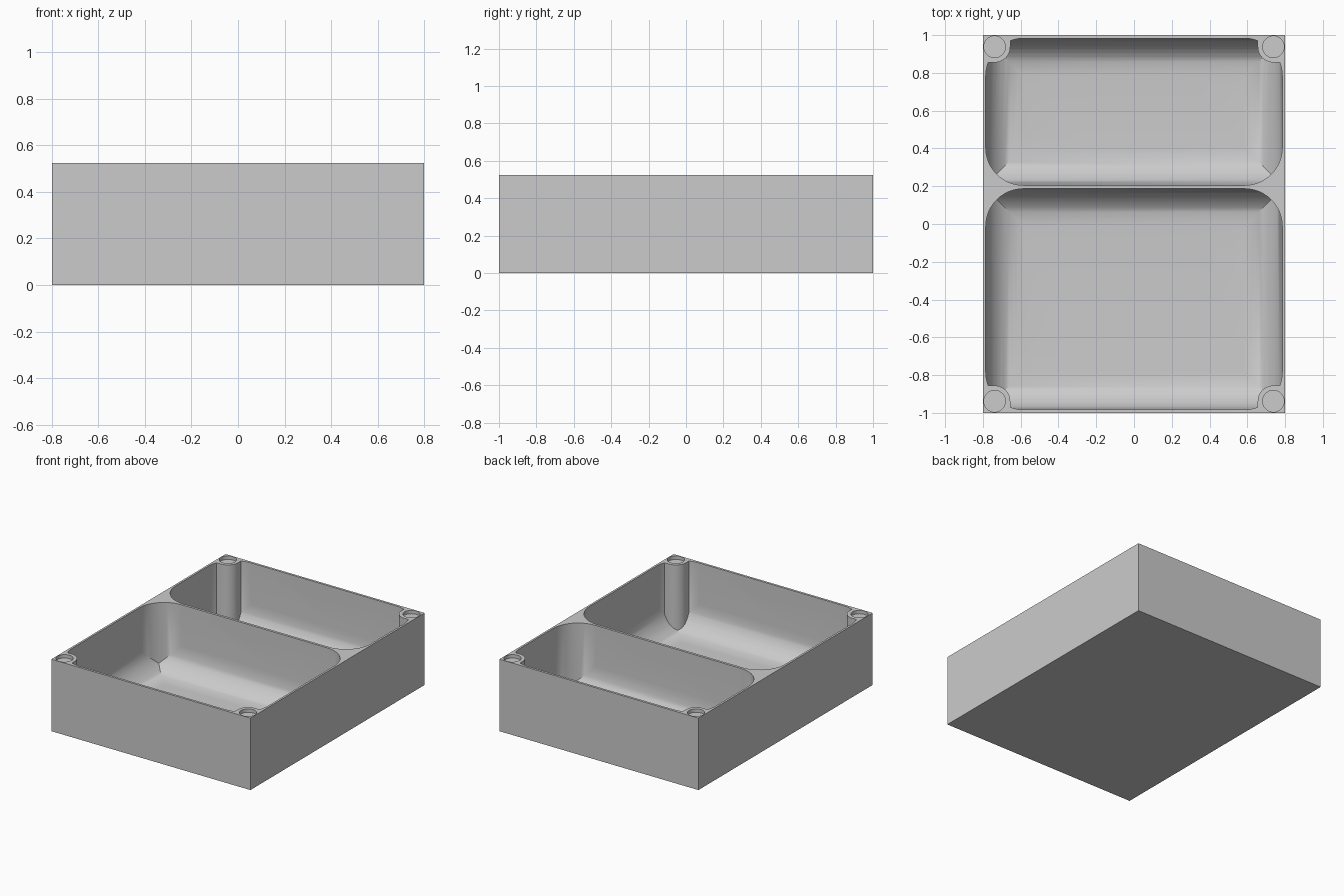
import bpy
import bmesh
from math import sin, cos, pi
from mathutils import Vector

cube = bpy.data.objects.get("Cube")
if cube:
    bpy.data.objects.remove(cube, do_unlink=True)

# Main dimensions
HALF_X, HALF_Y, HEIGHT = 0.8, 1.0, 0.523
IN_X, IN_Y = 0.785, 0.983      # inner wall faces
FLOOR, ABOVE = 0.023, 0.7      # pocket floor, top of the cutters
RADIUS = 0.2                   # floor fillets and upright corners
POST_X, POST_Y, POST_R = 0.738, 0.938, 0.083
HOLE_R, HOLE_DEPTH = 0.057, 0.025

grey = bpy.data.materials.new("plain grey")
grey.use_nodes = True
grey.diffuse_color = (0.6, 0.6, 0.6, 1)
grey.node_tree.nodes["Principled BSDF"].inputs["Base Color"].default_value = (0.6, 0.6, 0.6, 1)


def rounded(a0, b0, a1, b1, radii, steps=12):
    """Rectangle outline, one radius per corner, counterclockwise from the low corner."""
    corners = [(a0, b0, 1, 1), (a1, b0, -1, 1), (a1, b1, -1, -1), (a0, b1, 1, -1)]
    points = []
    for i, (a, b, sa, sb) in enumerate(corners):
        r = radii[i]
        if r == 0:
            points.append((a, b))
            continue
        for k in range(steps + 1):
            t = pi + (i + k / steps) * pi / 2
            points.append((a + sa * r + r * cos(t), b + sb * r + r * sin(t)))
    return points


def prism(name, outline, axis, low, high):
    """Extrude an outline along the x, y or z axis."""
    place = {"x": lambda a, b: (low, a, b),
             "y": lambda a, b: (a, low, b),
             "z": lambda a, b: (a, b, low)}[axis]
    bm = bmesh.new()
    face = bm.faces.new([bm.verts.new(place(a, b)) for a, b in outline])
    made = bmesh.ops.extrude_face_region(bm, geom=[face])["geom"]
    shift = Vector([high - low if axis == c else 0 for c in "xyz"])
    bmesh.ops.translate(bm, vec=shift, verts=[v for v in made if isinstance(v, bmesh.types.BMVert)])
    bmesh.ops.recalc_face_normals(bm, faces=bm.faces)
    mesh = bpy.data.meshes.new(name)
    bm.to_mesh(mesh)
    bm.free()
    mesh.materials.append(grey)
    obj = bpy.data.objects.new(name, mesh)
    bpy.context.collection.objects.link(obj)
    return obj


def combine(target, tool, operation):
    """Apply a boolean and remove its helper."""
    tool.hide_render = True
    mod = target.modifiers.new(operation.title(), "BOOLEAN")
    mod.operation, mod.solver, mod.object = operation, "EXACT", tool
    bpy.context.view_layer.objects.active = target
    bpy.ops.object.modifier_apply(modifier=mod.name)
    bpy.data.objects.remove(tool, do_unlink=True)


def pocket(name, y0, y1, post_side):
    """Tray hollow: filleted floor, rounded uprights, two corner posts left standing."""
    bottom = (RADIUS, RADIUS, 0, 0)
    hollow = prism(name, rounded(-IN_X, y0, IN_X, y1, [RADIUS] * 4), "z", FLOOR, ABOVE)
    combine(hollow, prism("side_fillets", rounded(-IN_X, FLOOR, IN_X, ABOVE - 0.02, bottom),
                          "y", y0 - 0.1, y1 + 0.1), "INTERSECT")
    combine(hollow, prism("end_fillets", rounded(y0, FLOOR, y1, ABOVE - 0.04, bottom),
                          "x", -1, 1), "INTERSECT")
    for side in (-1, 1):
        xs = sorted((side * (POST_X - POST_R), side * 0.9))
        ys = sorted((post_side * (POST_Y - POST_R), post_side * 1.1))
        inner = {(1, 1): 0, (-1, 1): 1, (-1, -1): 2, (1, -1): 3}[side, post_side]
        radii = [POST_R if i == inner else 0 for i in range(4)]
        post = prism("post", rounded(xs[0], ys[0], xs[1], ys[1], radii), "z", -0.1, 0.9)
        combine(hollow, post, "DIFFERENCE")
    return hollow


# Solid block with a large front pocket and a smaller back pocket
box = prism("divided_box", rounded(-HALF_X, -HALF_Y, HALF_X, HALF_Y, [0] * 4), "z", 0, HEIGHT)
combine(box, pocket("front_pocket", -IN_Y, 0.187, -1), "DIFFERENCE")
combine(box, pocket("back_pocket", 0.205, IN_Y, 1), "DIFFERENCE")

# Shallow round recesses on top of the posts
for sx in (-1, 1):
    for sy in (-1, 1):
        cx, cy = sx * POST_X, sy * POST_Y
        circle = rounded(cx - HOLE_R, cy - HOLE_R, cx + HOLE_R, cy + HOLE_R, [HOLE_R] * 4, 8)
        ring = [p for i, p in enumerate(circle) if i % 9 != 8]
        combine(box, prism("recess", ring, "z", HEIGHT - HOLE_DEPTH, ABOVE), "DIFFERENCE")

# Smooth fillets, crisp edges
bpy.ops.object.select_all(action="DESELECT")
box.select_set(True)
bpy.context.view_layer.objects.active = box
bpy.ops.object.shade_smooth_by_angle(angle=pi / 6)
